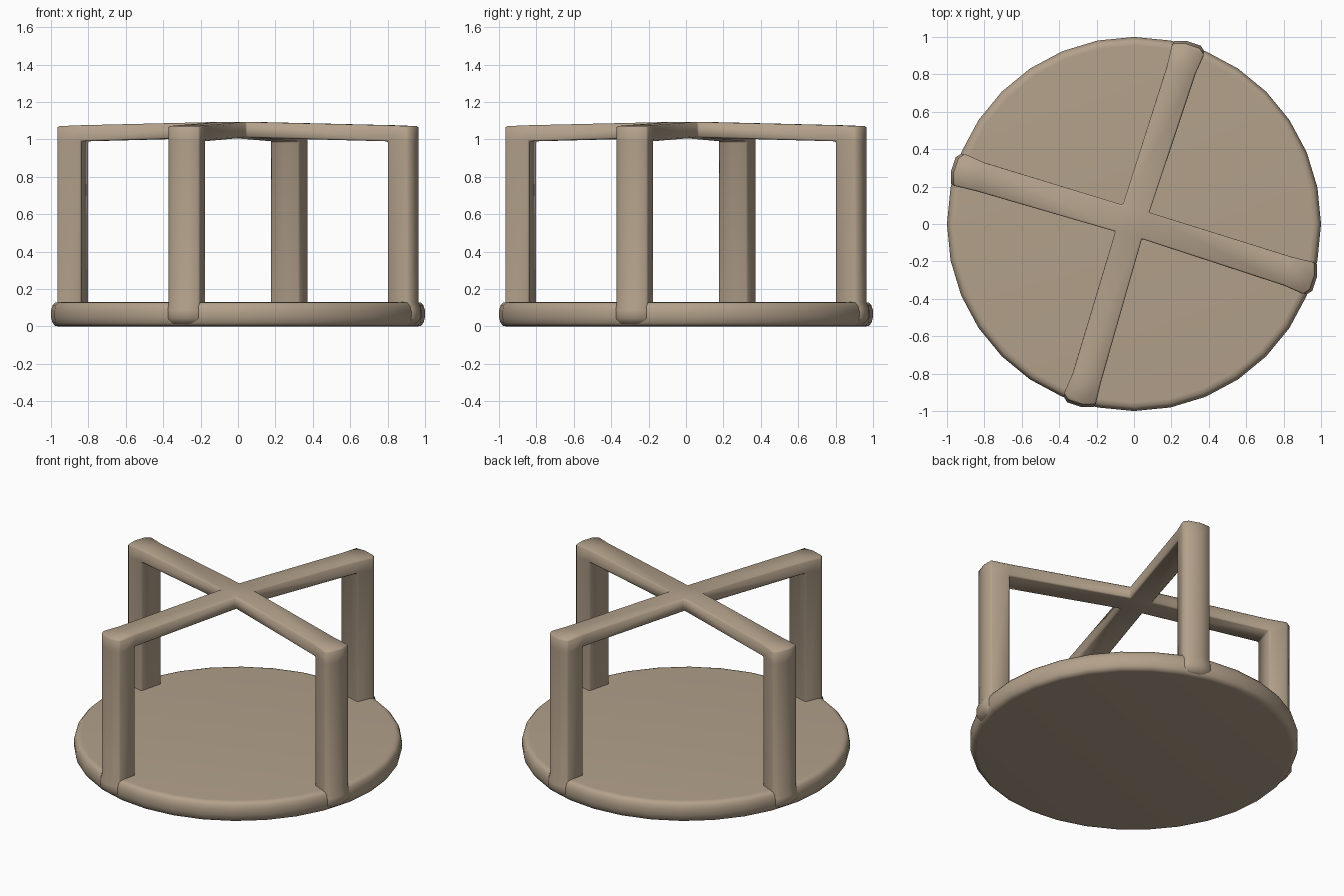
import bpy, bmesh
from math import cos, sin, pi

if "Cube" in bpy.data.objects:
    bpy.data.objects.remove(bpy.data.objects["Cube"])

brown = bpy.data.materials.new("brown")
brown.diffuse_color = (0.45, 0.355, 0.257, 1)
brown.use_nodes = True
brown.node_tree.nodes["Principled BSDF"].inputs["Base Color"].default_value = brown.diffuse_color


def finish(bm, name, angle):
    bmesh.ops.remove_doubles(bm, verts=bm.verts, dist=0.0005)
    bmesh.ops.recalc_face_normals(bm, faces=bm.faces)
    me = bpy.data.meshes.new(name)
    bm.to_mesh(me)
    bm.free()
    me.materials.append(brown)
    ob = bpy.data.objects.new(name, me)
    bpy.context.collection.objects.link(ob)
    bpy.ops.object.select_all(action='DESELECT')
    ob.select_set(True)
    bpy.context.view_layer.objects.active = ob
    bpy.ops.object.shade_smooth_by_angle(angle=angle)
    return ob


def bridge(bm, low, high):
    n = len(low)
    for i in range(n):
        j = (i + 1) % n
        bm.faces.new((low[i], low[j], high[j], high[i]))


# Base plate: 32-sided disc with a soft rounded rim
bm = bmesh.new()
rings = []
for r, z in ((0.955, 0), (0.978, 0.003), (0.992, 0.02), (1.0, 0.05), (1.0, 0.085),
             (0.992, 0.112), (0.978, 0.128), (0.955, 0.13)):
    rings.append([bm.verts.new((r * cos(2 * pi * i / 32), r * sin(2 * pi * i / 32), z))
                  for i in range(32)])
for a, b in zip(rings, rings[1:]):
    bridge(bm, a, b)
bm.faces.new(rings[0])
bm.faces.new(rings[-1])
finish(bm, "base_plate", pi)

# Frame: four legs and the cross bars meeting at a slightly raised hub
LEG = [(-0.328, -0.80), (-0.375, -0.905), (-0.352, -0.94),
       (-0.275, -0.966), (-0.205, -0.965), (-0.175, -0.84)]
HUB = (-0.091, -0.051)


def turn(p, k):
    x, y = p
    for _ in range(k):
        x, y = -y, x
    return x, y


def hub_corner(k):
    x, y = turn(HUB, k % 4)
    return x - 0.009, y + 0.011


bm = bmesh.new()
hub_top = [bm.verts.new((*hub_corner(k), 1.094)) for k in range(4)]
hub_low = [bm.verts.new((*hub_corner(k), 1.01)) for k in range(4)]
bm.faces.new(hub_top)
bm.faces.new(hub_low)
for k in range(4):
    levels = []
    # the foot swells a little where it melts into the rim
    for z, s in ((0.012, 0.985), (0.045, 1.014), (0.09, 1.014), (0.13, 1.0), (0.99, 1.0)):
        levels.append([bm.verts.new((*turn((x * s, y * s), k), z)) for x, y in LEG])
    tops = [bm.verts.new((*turn(p, k), 1.076 if i in (0, 5) else 1.071))
            for i, p in enumerate(LEG)]
    bm.faces.new(levels[0])
    for a, b in zip(levels, levels[1:]):
        bridge(bm, a, b)
    for i in range(5):
        bm.faces.new((levels[-1][i], levels[-1][i + 1], tops[i + 1], tops[i]))
    bm.faces.new(tops)
    # cross bar from the leg to the hub
    j = (k + 1) % 4
    la, lf = levels[-1][0], levels[-1][5]
    ta, tf = tops[0], tops[5]
    bm.faces.new((ta, tf, hub_top[j], hub_top[k]))
    bm.faces.new((la, lf, hub_low[j], hub_low[k]))
    bm.faces.new((la, ta, hub_top[k], hub_low[k]))
    bm.faces.new((lf, tf, hub_top[j], hub_low[j]))
# a narrow softened edge on every hard corner, shaded smooth
bmesh.ops.remove_doubles(bm, verts=bm.verts, dist=0.0005)
bmesh.ops.recalc_face_normals(bm, faces=bm.faces)
hard = [e for e in bm.edges if len(e.link_faces) == 2 and e.calc_face_angle() > 0.75]
bmesh.ops.bevel(bm, geom=hard, offset=0.008, offset_type='OFFSET', segments=1,
                profile=0.5, affect='EDGES', clamp_overlap=True)
finish(bm, "leg_frame", pi)
